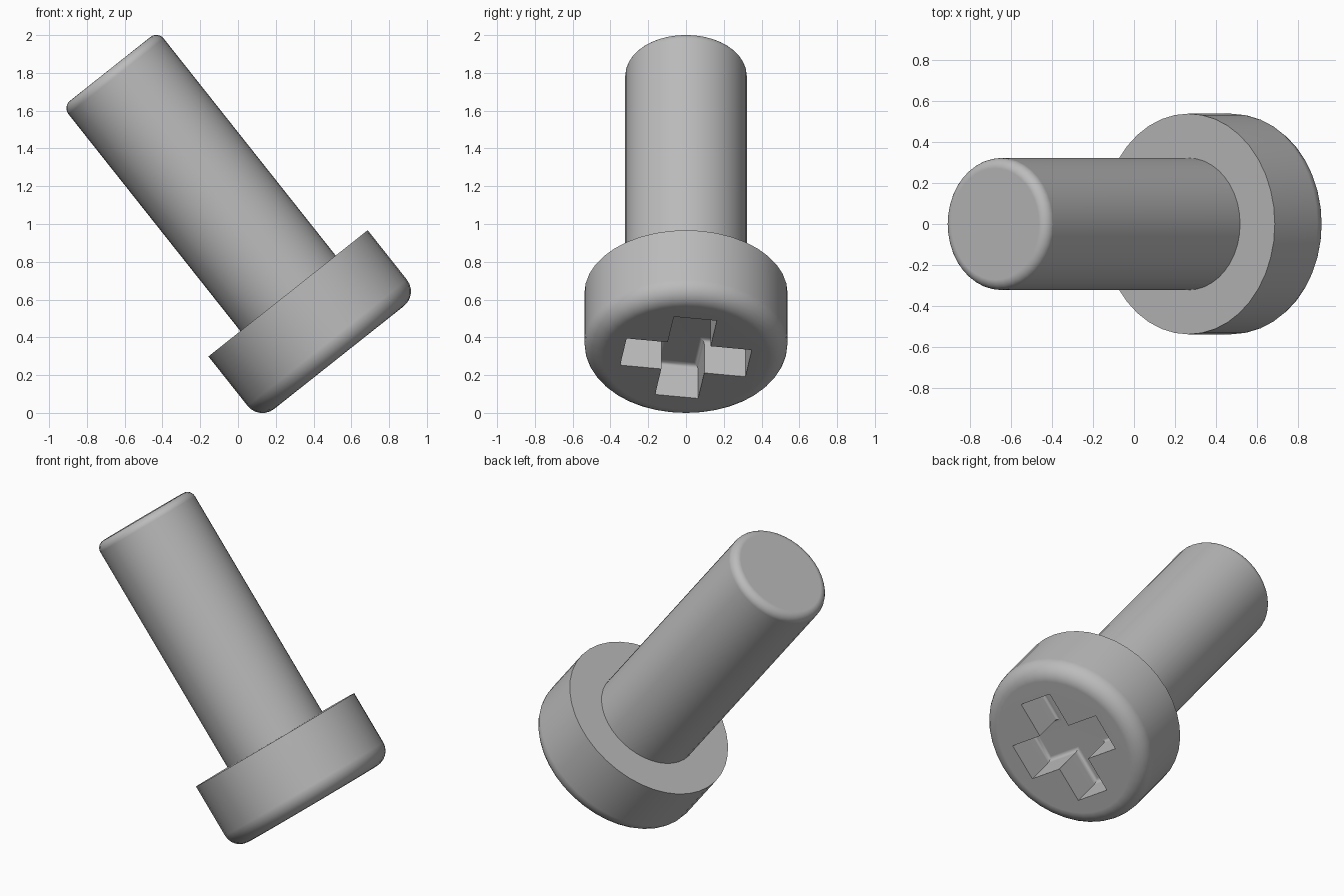
import bpy, bmesh
from math import radians, sin, cos, pi
from mathutils import Matrix

if "Cube" in bpy.data.objects:
    bpy.data.objects.remove(bpy.data.objects["Cube"])

HEAD_R, HEAD_H, HEAD_FILLET = 0.538, 0.434, 0.1
SHAFT_R, SHAFT_L, SHAFT_FILLET = 0.322, 1.516, 0.05
ARM_LEN, ARM_HALF, RECESS = 0.335, 0.115, 0.22
SEGMENTS = 40

metal = bpy.data.materials.new("grey metal")
metal.use_nodes = True
grey = (0.5, 0.5, 0.5, 1)
metal.diffuse_color = grey
metal.node_tree.nodes["Principled BSDF"].inputs["Base Color"].default_value = grey


def fillet(r, z, size, start, steps=6):
    """Quarter-round profile points around centre (r, z)."""
    return [(r + size * cos(start + pi / 2 * i / steps),
             z + size * sin(start + pi / 2 * i / steps)) for i in range(steps + 1)]


def finish(bm, name):
    bmesh.ops.recalc_face_normals(bm, faces=bm.faces)
    mesh = bpy.data.meshes.new(name)
    bm.to_mesh(mesh)
    bm.free()
    obj = bpy.data.objects.new(name, mesh)
    bpy.context.collection.objects.link(obj)
    return obj


# Screw body: lathed head and shaft, with z = 0 at the underside of the head
profile = fillet(HEAD_R - HEAD_FILLET, HEAD_FILLET - HEAD_H, HEAD_FILLET, -pi / 2)
profile += [(HEAD_R, 0), (SHAFT_R, 0)]
profile += fillet(SHAFT_R - SHAFT_FILLET, SHAFT_L - SHAFT_FILLET, SHAFT_FILLET, 0)
bm = bmesh.new()
rings = [[bm.verts.new((r * cos(2 * pi * i / SEGMENTS), r * sin(2 * pi * i / SEGMENTS), z))
          for i in range(SEGMENTS)] for r, z in profile]
for low, high in zip(rings, rings[1:]):
    for i in range(SEGMENTS):
        j = (i + 1) % SEGMENTS
        bm.faces.new((low[i], low[j], high[j], high[i]))
bm.faces.new(rings[0])
bm.faces.new(rings[-1])
screw = finish(bm, "screw_body")
screw.data.materials.append(metal)

# Cross recess cutter: four arms, softened around the floor
bm = bmesh.new()
outline = []
for k in range(4):
    turn = Matrix.Rotation(k * pi / 2 + radians(8.5), 4, 'Z')
    for x, y in ((ARM_LEN, -ARM_HALF), (ARM_LEN, ARM_HALF), (ARM_HALF, ARM_HALF)):
        v = bm.verts.new((x, y, -HEAD_H - 0.1))
        v.co = turn @ v.co
        outline.append(v)
base = bm.faces.new(outline)
top = bmesh.ops.extrude_face_region(bm, geom=[base])["geom"]
floor_verts = [g for g in top if isinstance(g, bmesh.types.BMVert)]
bmesh.ops.translate(bm, verts=floor_verts, vec=(0, 0, RECESS + 0.1))
floor = [g for g in top if isinstance(g, bmesh.types.BMFace)][0]
bmesh.ops.bevel(bm, geom=list(floor.edges), offset=0.025, segments=3,
                profile=0.5, affect='EDGES')
cutter = finish(bm, "recess_cutter")
cutter.hide_render = True

# Cut the recess and shade
cut = screw.modifiers.new("cross_recess", 'BOOLEAN')
cut.operation = 'DIFFERENCE'
cut.solver = 'EXACT'
cut.object = cutter
bpy.ops.object.select_all(action='DESELECT')
bpy.context.view_layer.objects.active = screw
screw.select_set(True)
bpy.ops.object.modifier_apply(modifier=cut.name)
bpy.data.objects.remove(cutter)
bpy.ops.object.shade_smooth_by_angle(angle=radians(35))
flat = screw.modifiers.new("flat_caps", 'WEIGHTED_NORMAL')
flat.keep_sharp = True

# Lean the screw over, resting on the rim of its head
screw.rotation_euler = (0, radians(-38.4), 0)
screw.location = (0.265, 0, 0.633)
